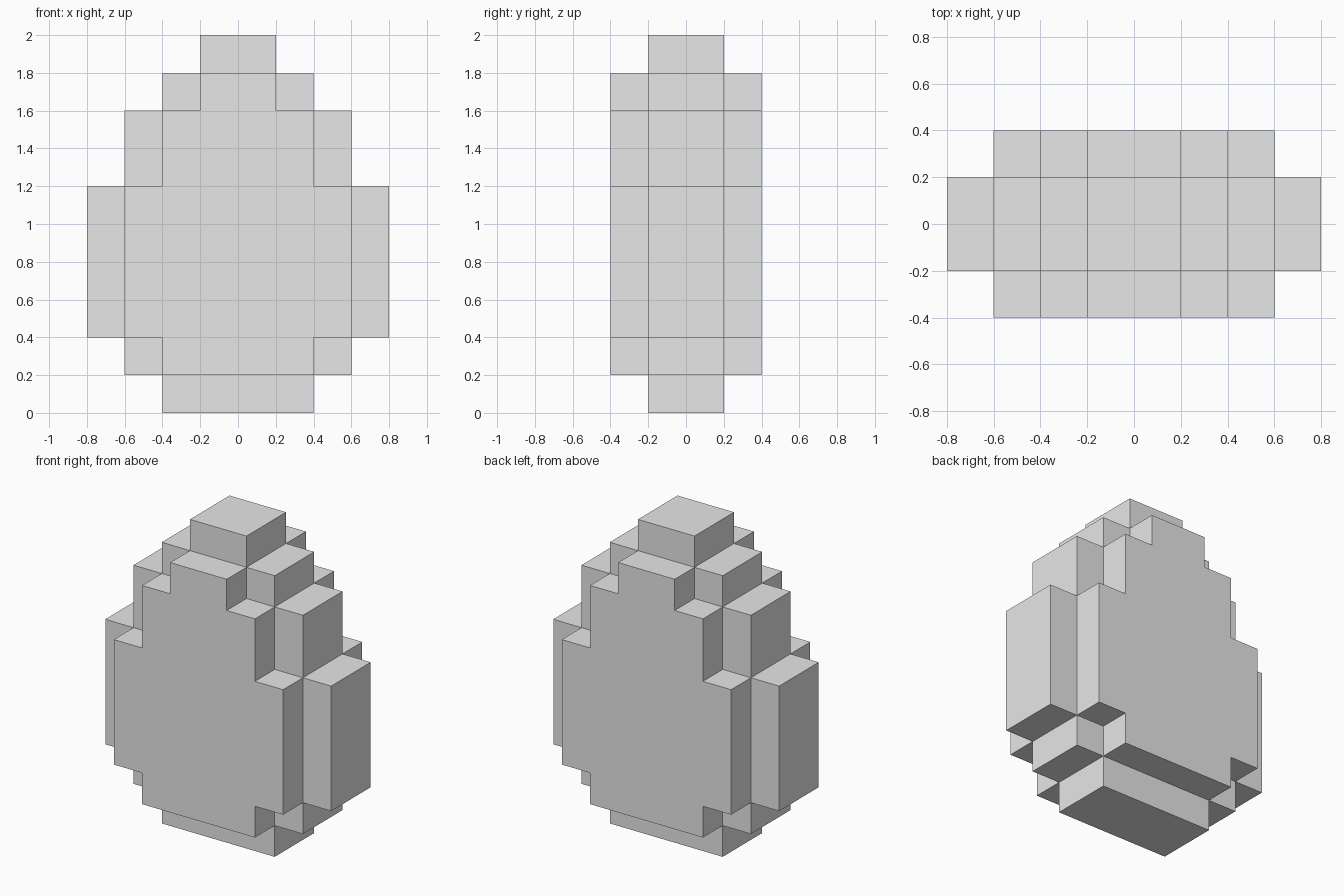
import bpy
import bmesh
import math

cube = bpy.data.objects.get("Cube")
if cube:
    bpy.data.objects.remove(cube, do_unlink=True)

# Material
grey = bpy.data.materials.new("light_grey")
grey.use_nodes = True
grey.diffuse_color = (0.8, 0.8, 0.8, 1)
grey.node_tree.nodes["Principled BSDF"].inputs["Base Color"].default_value = (0.8, 0.8, 0.8, 1)

# Half width in blocks of each row, bottom to top
UNIT = 0.2
CORE_ROWS = [2, 3, 4, 4, 4, 4, 3, 3, 2, 1]
SHELL_ROWS = [0, 2, 3, 3, 3, 3, 2, 2, 1, 0]


def blocks():
    """Set of filled grid cells: the thick core plus front and back slabs."""
    cells = set()
    for y, rows in ((-2, SHELL_ROWS), (-1, CORE_ROWS), (0, CORE_ROWS), (1, SHELL_ROWS)):
        for z, half in enumerate(rows):
            cells.update((x, y, z) for x in range(-half, half))
    return cells


def exposed_face(bm, cell, axis, side):
    """Add the square on one side of a cell."""
    corners = []
    for u, v in ((0, 0), (1, 0), (1, 1), (0, 1)):
        p = list(cell)
        p[axis] += side
        p[(axis + 1) % 3] += u
        p[(axis + 2) % 3] += v
        corners.append(bm.verts.new([c * UNIT for c in p]))
    bm.faces.new(corners if side else corners[::-1])


# Stepped egg: outer skin only, with flat areas merged
bm = bmesh.new()
cells = blocks()
for cell in cells:
    for axis in range(3):
        for side in (0, 1):
            neighbour = list(cell)
            neighbour[axis] += 1 if side else -1
            if tuple(neighbour) not in cells:
                exposed_face(bm, cell, axis, side)
bmesh.ops.remove_doubles(bm, verts=bm.verts, dist=0.001)
bmesh.ops.dissolve_limit(bm, angle_limit=math.radians(1), verts=bm.verts, edges=bm.edges)

mesh = bpy.data.meshes.new("stepped_egg")
bm.to_mesh(mesh)
bm.free()
mesh.materials.append(grey)
egg = bpy.data.objects.new("stepped_egg", mesh)
bpy.context.scene.collection.objects.link(egg)
